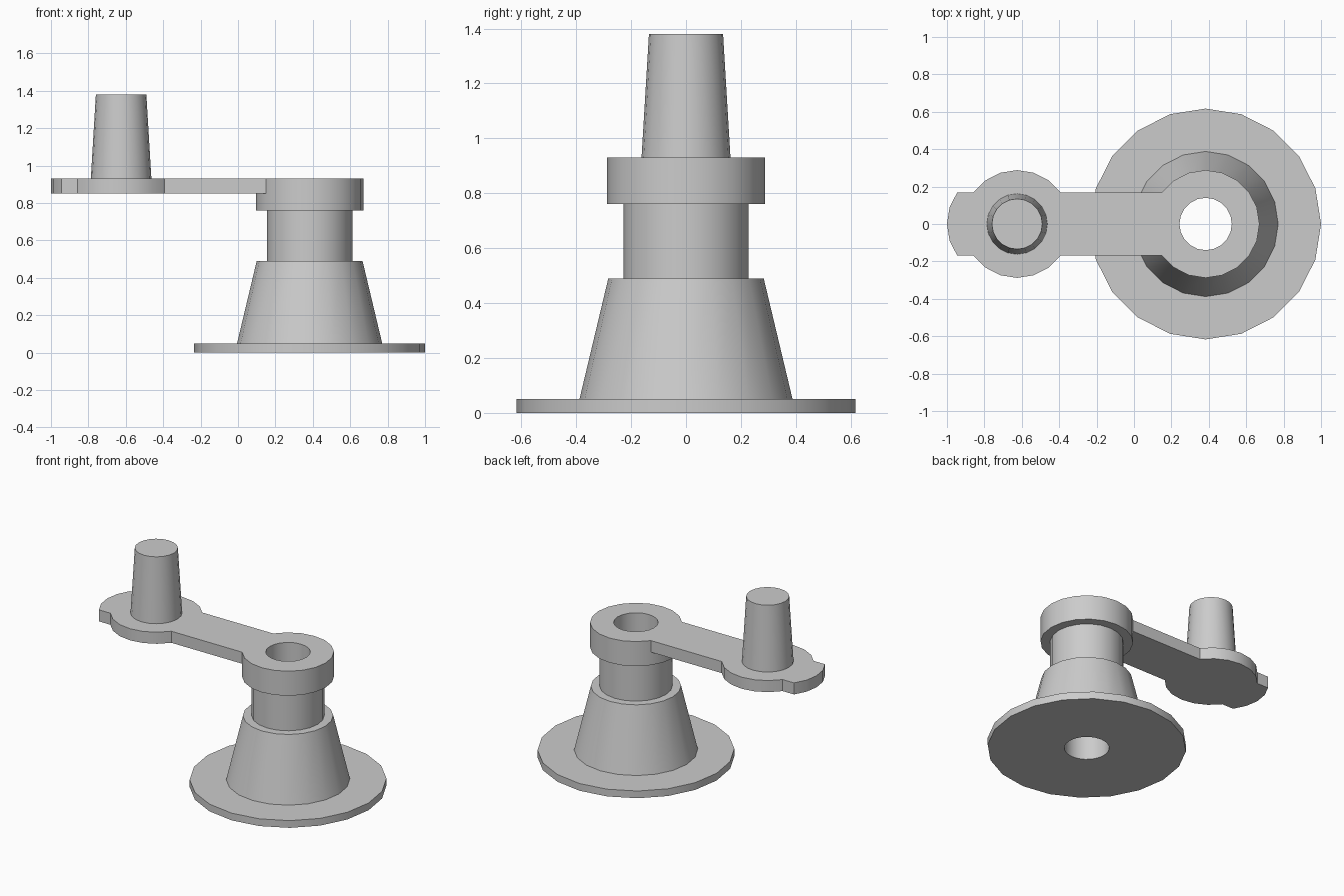
import bpy, bmesh
from math import sin, cos, pi

SIDES = 20
HUB_X, KNOB_X, TIP_X = 0.383, -0.625, -0.712

cube = bpy.data.objects.get("Cube")
if cube:
    bpy.data.objects.remove(cube, do_unlink=True)

grey = bpy.data.materials.new("plain grey")
grey.use_nodes = True
color = (0.6, 0.6, 0.6, 1)
grey.diffuse_color = color
grey.node_tree.nodes["Principled BSDF"].inputs["Base Color"].default_value = color


def finish(name, bm, x=0):
    bmesh.ops.recalc_face_normals(bm, faces=bm.faces)
    mesh = bpy.data.meshes.new(name)
    bm.to_mesh(mesh)
    bm.free()
    mesh.materials.append(grey)
    obj = bpy.data.objects.new(name, mesh)
    obj.location.x = x
    bpy.context.collection.objects.link(obj)
    bpy.ops.object.select_all(action="DESELECT")
    obj.select_set(True)
    bpy.context.view_layer.objects.active = obj
    bpy.ops.object.shade_smooth_by_angle(angle=pi / 6)
    return obj


def arc(x, radius, first, last):
    """Points on a circle, counted in steps of one polygon side."""
    step = 1 if last >= first else -1
    return [(x + radius * cos(2 * pi * i / SIDES), radius * sin(2 * pi * i / SIDES))
            for i in range(first, last + step, step)]


def lathe(name, profile, x):
    """Turn a closed profile of (radius, height) around the vertical axis."""
    bm = bmesh.new()
    rings = [[bm.verts.new((px, py, z)) for px, py in arc(0, r, 0, SIDES - 1)]
             for r, z in profile]
    for a, b in zip(rings, rings[1:] + rings[:1]):
        for i in range(SIDES):
            j = (i + 1) % SIDES
            bm.faces.new((a[i], a[j], b[j], b[i]))
    return finish(name, bm, x)


# Hollow stand: flange, cone, neck and cap with a bore through all of it
lathe("stand", [(0.14, 0), (0.617, 0), (0.617, 0.05), (0.388, 0.05),
                (0.283, 0.49), (0.228, 0.49), (0.228, 0.76),
                (0.288, 0.76), (0.288, 0.93), (0.14, 0.93)], HUB_X)

# Crank arm: bar with a round pad under the handle and a rounded tip
R = 0.288
outline = (arc(KNOB_X, R, 2, 8) + arc(TIP_X, R, 8, 12)
           + arc(KNOB_X, R, 12, 18) + arc(HUB_X, R, 12, 8))
bm = bmesh.new()
face = bm.faces.new([bm.verts.new((x, y, 0.85)) for x, y in outline])
top = bmesh.ops.extrude_face_region(bm, geom=[face], use_keep_orig=True)
bmesh.ops.translate(bm, vec=(0, 0, 0.08),
                    verts=[v for v in top["geom"] if isinstance(v, bmesh.types.BMVert)])
finish("crank_arm", bm)

# Tapered handle
bm = bmesh.new()
bmesh.ops.create_cone(bm, cap_ends=True, segments=SIDES,
                      radius1=0.162, radius2=0.135, depth=0.45)
bmesh.ops.translate(bm, vec=(0, 0, 1.155), verts=bm.verts)
finish("handle", bm, KNOB_X)
